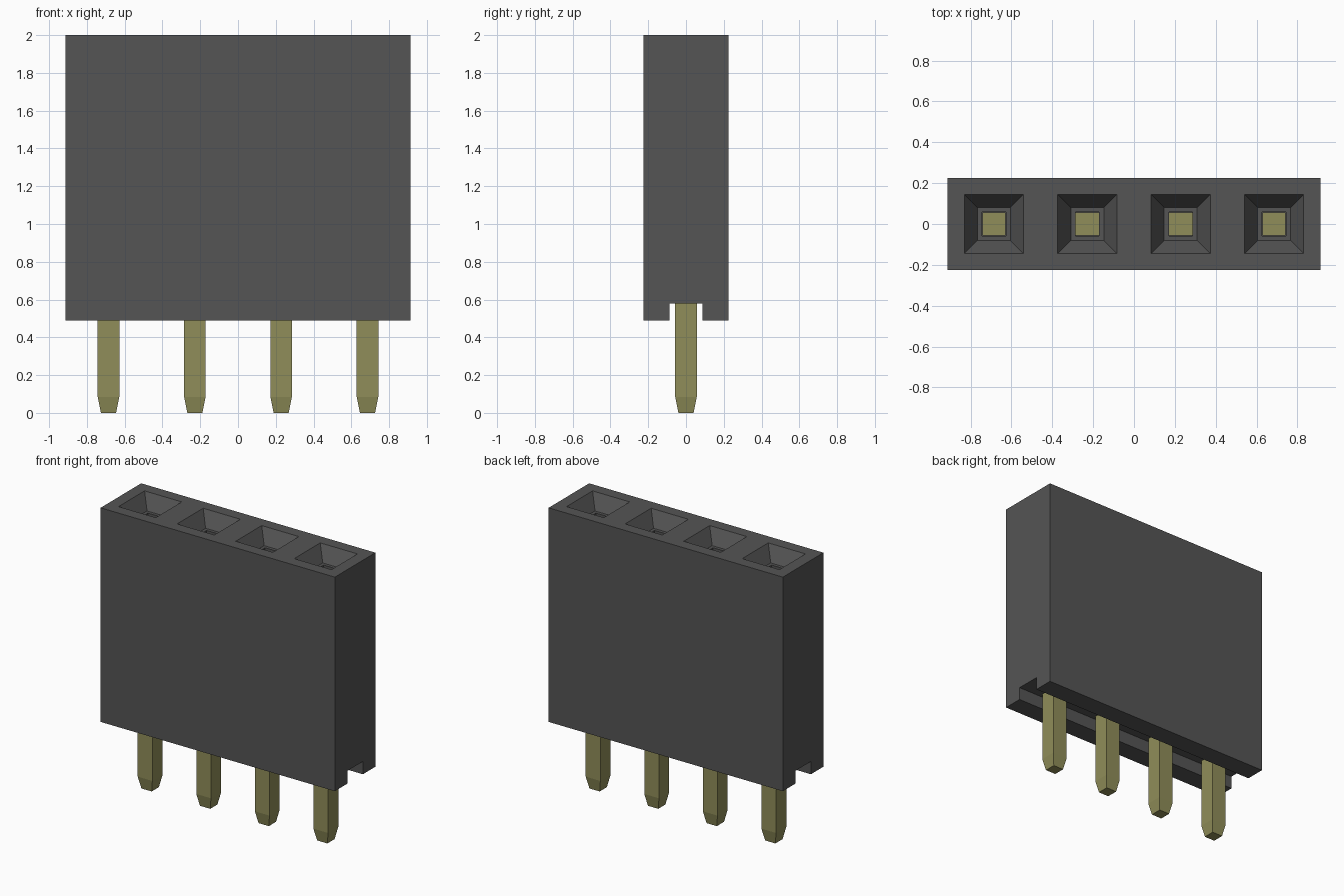
import bpy
import bmesh

PITCH = 0.457
PIN_X = [(i - 1.5) * PITCH for i in range(4)]
TOP, BASE = 2.0, 0.49

cube = bpy.data.objects.get("Cube")
if cube:
    bpy.data.objects.remove(cube, do_unlink=True)


def material(name, rgb):
    mat = bpy.data.materials.new(name)
    mat.use_nodes = True
    mat.diffuse_color = (*rgb, 1)
    mat.node_tree.nodes["Principled BSDF"].inputs["Base Color"].default_value = (*rgb, 1)
    return mat


def loft(bm, rings):
    """Skin a closed, capped solid through equal-length rings of points."""
    loops = [[bm.verts.new(p) for p in ring] for ring in rings]
    for a, b in zip(loops, loops[1:]):
        for i in range(len(a)):
            j = (i + 1) % len(a)
            bm.faces.new((a[i], a[j], b[j], b[i]))
    bm.faces.new(loops[0][::-1])
    bm.faces.new(loops[-1])


def square_stack(bm, x, sections):
    """Square column at x through (half width, height) sections."""
    loft(bm, [[(x + sx * h, sy * h, z) for sx, sy in ((-1, -1), (1, -1), (1, 1), (-1, 1))]
              for h, z in sections])


def finish(bm, name, mat):
    bmesh.ops.recalc_face_normals(bm, faces=bm.faces)
    mesh = bpy.data.meshes.new(name)
    bm.to_mesh(mesh)
    bm.free()
    mesh.materials.append(mat)
    obj = bpy.data.objects.new(name, mesh)
    bpy.context.collection.objects.link(obj)
    return obj


plastic = material("dark grey plastic", (0.09, 0.09, 0.09))
metal = material("olive gold metal", (0.28, 0.27, 0.10))

# Housing: end profile with a groove underneath, extruded along x
half = [(0.087, 0.58), (0.087, BASE), (0.226, BASE), (0.226, TOP)]
profile = half + [(-y, z) for y, z in reversed(half)]
bm = bmesh.new()
loft(bm, [[(x, y, z) for y, z in profile] for x in (-0.914, 0.914)])
housing = finish(bm, "housing", plastic)

# Sockets: tapered mouth, narrow ledge, then a deep square hole
bm = bmesh.new()
for x in PIN_X:
    square_stack(bm, x, [(0.058, 1.2), (0.058, TOP - 0.1), (0.081, TOP - 0.1),
                         (0.145, TOP), (0.145, TOP + 0.05)])
cutter = finish(bm, "socket_cutter", plastic)
cutter.hide_render = True
cut = housing.modifiers.new("sockets", "BOOLEAN")
cut.operation = "DIFFERENCE"
cut.solver = "EXACT"
cut.object = cutter
bpy.context.view_layer.objects.active = housing
bpy.ops.object.modifier_apply(modifier=cut.name)
bpy.data.objects.remove(cutter, do_unlink=True)

# Pins: square posts with tapered tips, reaching up into the sockets
for n, x in enumerate(PIN_X, 1):
    bm = bmesh.new()
    square_stack(bm, x, [(0.04, 0), (0.057, 0.085), (0.057, 1.21)])
    finish(bm, f"pin_{n}", metal)
